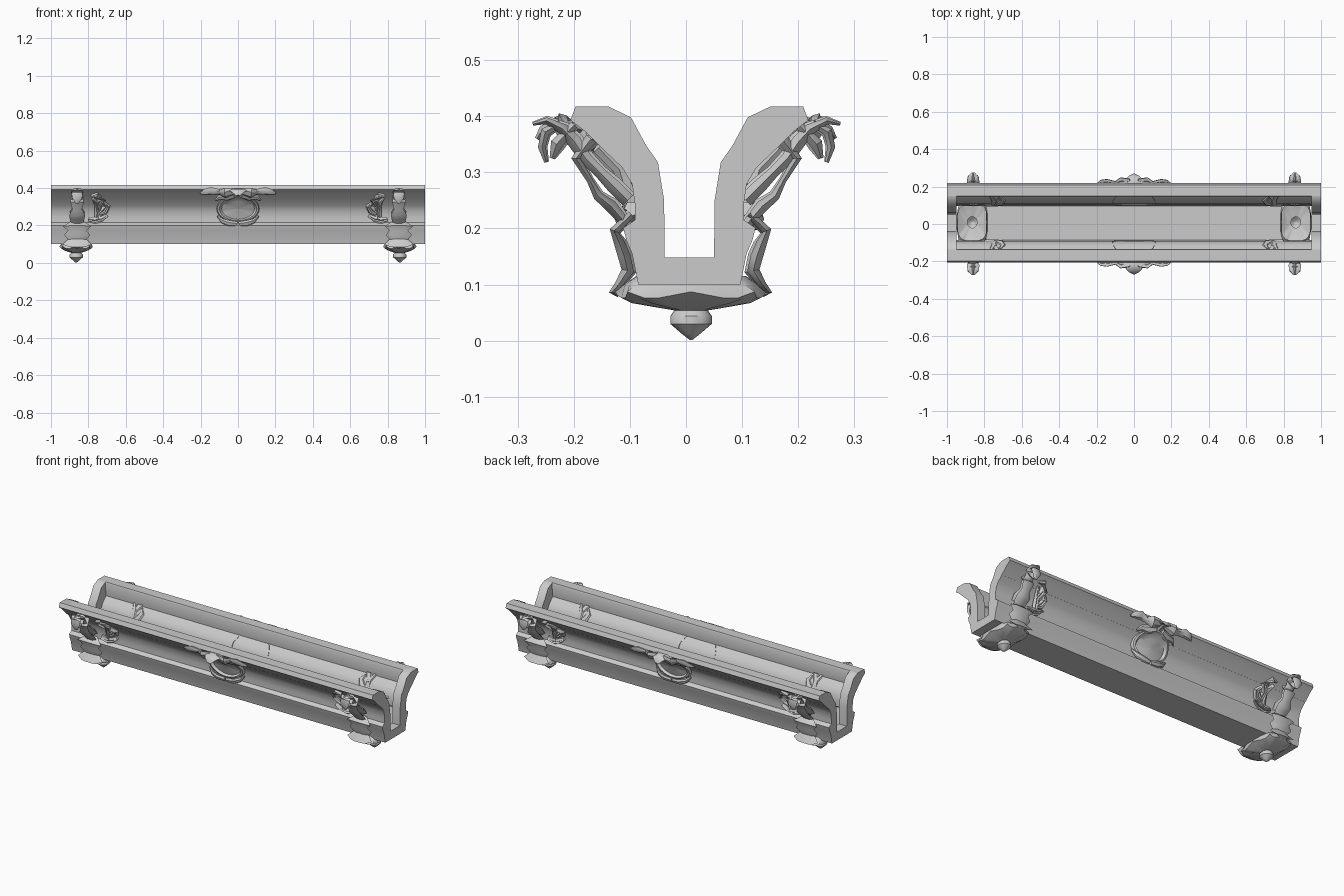
import bpy, bmesh
from math import sin, cos, pi, copysign
from mathutils import Vector

if "Cube" in bpy.data.objects:
    bpy.data.objects.remove(bpy.data.objects["Cube"])

C = 0.006  # y of the trough's centre line

# Half cross-sections (distance from centre line, height)
OUTER = [(.203, .417), (.212, .393), (.186, .373), (.158, .345), (.12, .309), (.102, .279),
         (.097, .243), (.097, .215), (.118, .201), (.112, .178), (.102, .155), (.091, .1)]
INNER = [(.1435, .417), (.104, .398), (.077, .348), (.056, .318), (.045, .25), (.044, .148)]


def make(name, verts, faces, angle=40):
    bm = bmesh.new()
    vs = [bm.verts.new(v) for v in verts]
    for f in faces:
        bm.faces.new([vs[i] for i in f])
    bmesh.ops.recalc_face_normals(bm, faces=bm.faces)
    me = bpy.data.meshes.new(name)
    bm.to_mesh(me)
    bm.free()
    ob = bpy.data.objects.new(name, me)
    bpy.context.collection.objects.link(ob)
    bpy.ops.object.select_all(action='DESELECT')
    bpy.context.view_layer.objects.active = ob
    ob.select_set(True)
    bpy.ops.object.shade_smooth_by_angle(angle=angle * pi / 180)
    return ob


def loft(name, rings, closed=True, caps=(True, True)):
    n = len(rings[0])
    verts = [p for r in rings for p in r]
    faces = []
    for i in range(len(rings) - 1):
        for j in range(n if closed else n - 1):
            k = (j + 1) % n
            faces.append((i * n + j, i * n + k, (i + 1) * n + k, (i + 1) * n + j))
    if caps[0]:
        faces.append(tuple(range(n)))
    if caps[1]:
        faces.append(tuple(range(len(verts) - n, len(verts))))
    return make(name, verts, faces)


def strip(name, profile, x0, x1, s=1, closed=False):
    rings = [[(x, C + s * u, z) for u, z in profile] for x in (x0, x1)]
    return loft(name, rings, closed, (closed, closed))


def wall(z):
    """Distance of the outer wall from the centre line at height z."""
    for (u0, z0), (u1, z1) in zip(OUTER, OUTER[1:]):
        if z1 <= z <= z0:
            return u0 + (u1 - u0) * (z0 - z) / (z0 - z1)
    return OUTER[0][0] if z > .4 else OUTER[-1][0]


def leaf(name, path, side, sx, sy, c=C):
    """Ridged leaf along a path of (x, u, z, half width, thickness)."""
    pts = [Vector(p[:3]) for p in path]
    side = Vector(side)
    rings = []
    for i, p in enumerate(pts):
        t = (pts[min(i + 1, len(pts) - 1)] - pts[max(i - 1, 0)]).normalized()
        s = (side - t * side.dot(t)).normalized()
        n = t.cross(s)
        w, h = path[i][3:]
        ring = [p + s * w * a + n * h * b for a, b in
                ((-1, 0), (-.55, .7), (-.2, .5), (0, 1), (.2, .5), (.55, .7), (1, 0), (.5, -.7), (-.5, -.7))]
        rings.append([(sx * q.x, c + sy * q.y, q.z) for q in ring])
    return loft(name, rings)


# Trough walls, top rims
for s, tag in ((-1, "front"), (1, "back")):
    strip(tag + "_wall", OUTER, -1, 1, s)
    strip(tag + "_rim", [OUTER[0], INNER[0], (.14, .41), (.148, .335)], -1, 1, s)
# Floor between the end ornaments
strip("floor", [(-.091, .1), (.091, .1)], -.79, .79)

# Solid U-shaped frames at both ends
U = OUTER + [(-u, z) for u, z in reversed(OUTER)] + [(-u, z) for u, z in INNER] + list(reversed(INNER))
for s in (-1, 1):
    strip("end_frame", U, s * .95, s, 1, True)

# Hanging cup with pointed finial under each end: (z, half x, half y, scallop)
CUP = [(.115, .078, .098, 0), (.1, .082, .12, .0), (.08, .088, .138, .12), (.07, .07, .115, .1),
       (.06, .045, .06, .05), (.054, .026, .03, 0), (.044, .035, .037, 0), (.03, .035, .037, 0),
       (.012, .016, .016, 0), (.001, .002, .002, 0)]


def signed_pow(v, e):
    return copysign(abs(v) ** e, v)


for sx in (-1, 1):
    rings = []
    for z, hx, hy, w in CUP:
        ring = []
        for i in range(24):
            a = 2 * pi * i / 24
            k = 1 + w * (.5 * cos(8 * a) - .4)
            e = .6 if z > .056 else 1
            ring.append((sx * .865 + hx * k * signed_pow(cos(a), e),
                         .009 + hy * k * signed_pow(sin(a), e), z + .06 * w * cos(8 * a)))
        rings.append(ring)
    loft("finial_cup", rings, True, (False, True))

# Leaf paths in the (u, z) plane at the corner brackets: (u, z, half width, thickness)
BRACKET = {
    "bracket_stem": [(.274, .386, .008, .004), (.25, .392, .03, .009), (.22, .377, .034, .014),
                     (.2, .355, .024, .018), (.18, .325, .034, .016), (.155, .30, .022, .014),
                     (.13, .275, .04, .018), (.105, .25, .035, .018)],
    "bracket_curl": [(.225, .388, .02, .008), (.252, .372, .03, .012), (.258, .345, .026, .01), (.25, .318, .008, .005)],
    "bracket_inner_curl": [(.2, .385, .025, .01), (.232, .35, .03, .016), (.24, .325, .01, .006)],
    "bracket_knuckle": [(.17, .36, .03, .016), (.197, .325, .036, .012), (.172, .285, .026, .008),
                        (.158, .258, .042, .012), (.135, .24, .04, .016), (.105, .205, .03, .012)],
    "lower_leaf": [(.105, .225, .03, .01), (.136, .196, .075, .012), (.126, .172, .05, .014),
                   (.118, .15, .07, .016), (.112, .125, .05, .016), (.128, .1, .078, .01),
                   (.14, .086, .045, .008), (.128, .08, .01, .004)],
}

for sx in (-1, 1):
    for sy in (-1, 1):
        for name, path in BRACKET.items():
            leaf(name, [(.86, u, z, w, t) for u, z, w, t in path], (1, 0, 0), sx, sy,
                 .001 if "bracket" in name else .008)
        # Small foliage spray beside each bracket, lying on the wall
        for spray in ([(.80, .235), (.765, .225), (.73, .235), (.70, .255)],
                      [(.755, .23), (.745, .27), (.75, .31), (.775, .345)],
                      [(.75, .30), (.73, .335), (.755, .365), (.785, .36)],
                      [(.74, .265), (.715, .28), (.70, .305), (.715, .325)]):
            leaf("foliage", [(x, wall(z) + .006, z, w, .016) for (x, z), w in
                             zip(spray, (.014, .024, .018, .006))], (0, .55, .8) if spray[0][0] == .8 else (.8, .4, .45), sx, sy)
        # Half of the leafy crest above the centre cartouche
        leaf("crest_side_leaf", [(.02, .222, .385, .02, .016), (.07, .226, .372, .03, .016),
                                 (.10, .212, .38, .016, .012), (.145, .22, .385, .024, .014),
                                 (.175, .218, .378, .02, .012), (.2, .205, .37, .006, .006)], (0, .5, .8), sx, sy)
        leaf("crest_lower_leaf", [(.02, .19, .362, .016, .016), (.06, .178, .352, .024, .014),
                                  (.10, .172, .35, .014, .012), (.12, .16, .335, .005, .005)], (0, .5, .8), sx, sy)
        leaf("foot_leaf", [(.005, .118, .208, .014, .012), (.05, .122, .212, .018, .012),
                           (.085, .116, .225, .014, .01), (.11, .105, .25, .005, .005)], (0, .4, .9), sx, sy)

# Centre cartouche: domed oval with raised border, following the wall
for sy in (-1, 1):
    rings = []
    for k, d in ((1.0, -.004), (.96, .016), (.86, .02), (.76, .006), (.5, .012), (.05, .016)):
        ring = []
        for i in range(32):
            a = 2 * pi * i / 32
            z = .29 + .075 * k * sin(a)
            ring.append((.115 * k * cos(a), C + sy * (wall(z) + d), z))
        rings.append(ring)
    loft("cartouche", rings, True, (False, True))
    leaf("crest_centre_leaf", [(0, .185, .375, .05, .014), (0, .215, .388, .066, .016), (0, .238, .385, .045, .014),
                               (0, .256, .376, .03, .01), (0, .266, .36, .012, .005)], (1, 0, 0), 1, sy, 0)
